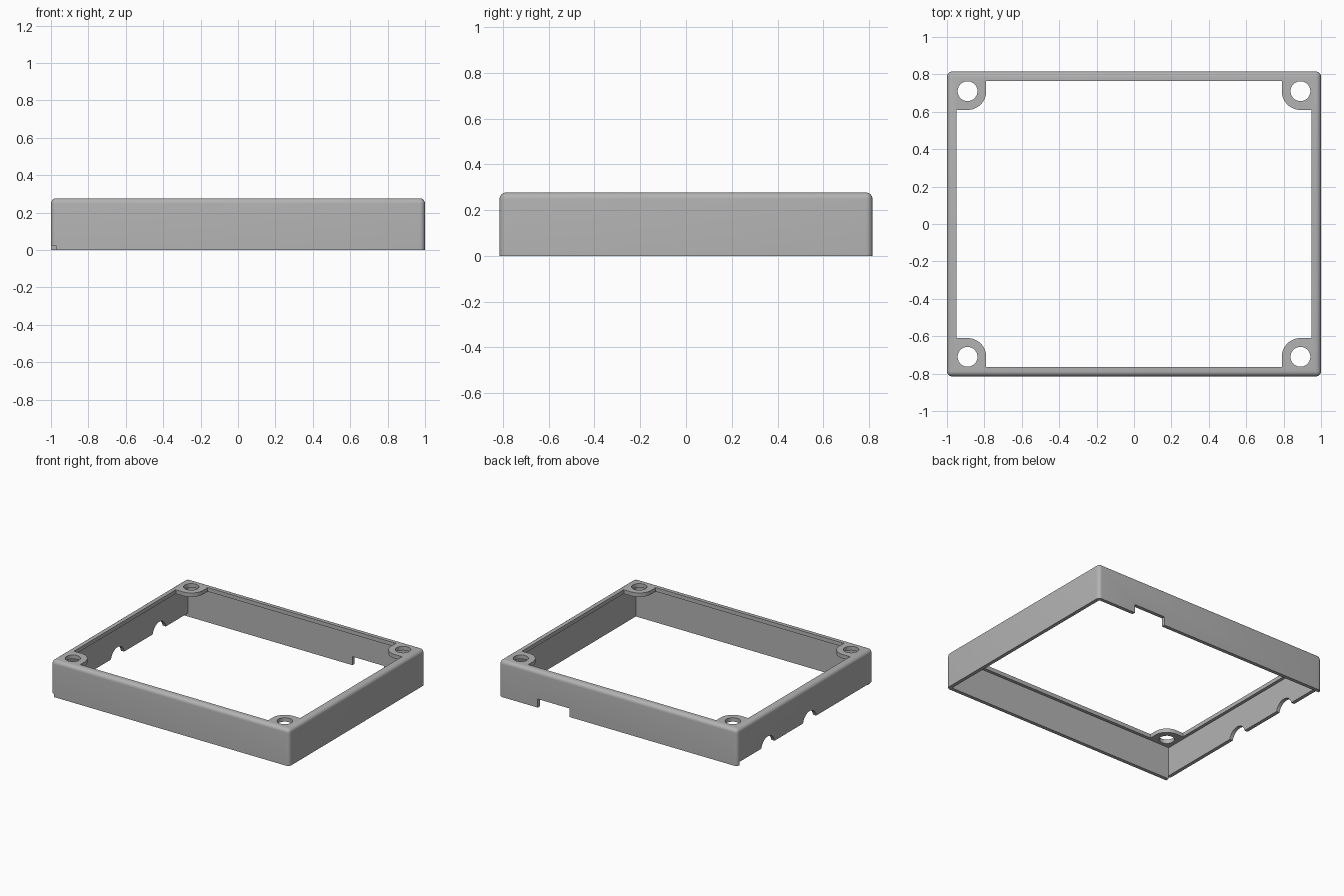
import bpy, bmesh, math
from mathutils import Vector

if "Cube" in bpy.data.objects:
    bpy.data.objects.remove(bpy.data.objects["Cube"])

HX, HY, H = 1.0, 0.815, 0.277      # half length, half depth, height
WALL, RIM, PLATE = 0.027, 0.05, 0.03
LUG_X, LUG_Y, LUG_R, HOLE_R = 0.89, 0.71, 0.1, 0.053

grey = bpy.data.materials.new("plain grey")
grey.use_nodes = True
colour = (0.45, 0.45, 0.45, 1)
grey.diffuse_color = colour
grey.node_tree.nodes["Principled BSDF"].inputs["Base Color"].default_value = colour


def make_object(name, bm):
    bmesh.ops.recalc_face_normals(bm, faces=bm.faces)
    mesh = bpy.data.meshes.new(name)
    bm.to_mesh(mesh)
    bm.free()
    mesh.materials.append(grey)
    obj = bpy.data.objects.new(name, mesh)
    bpy.context.collection.objects.link(obj)
    return obj


def box(x0, x1, y0, y1, z0, z1):
    bm = bmesh.new()
    bmesh.ops.create_cube(bm, size=1)
    for v in bm.verts:
        v.co = Vector(((x0, x1)[v.co.x > 0], (y0, y1)[v.co.y > 0], (z0, z1)[v.co.z > 0]))
    return bm


def prism(points, direction):
    bm = bmesh.new()
    face = bm.faces.new([bm.verts.new(p) for p in points])
    side = bmesh.ops.extrude_face_region(bm, geom=[face])
    verts = [g for g in side["geom"] if isinstance(g, bmesh.types.BMVert)]
    bmesh.ops.translate(bm, verts=verts, vec=direction)
    return bm


def circle(radius, steps=32):
    angles = [2 * math.pi * i / steps for i in range(steps)]
    return [(radius * math.cos(a), radius * math.sin(a)) for a in angles]


# Outer block with rounded vertical and top edges
bm = box(-HX, HX, -HY, HY, 0, H)
edges = [e for e in bm.edges if max(v.co.z for v in e.verts) > H / 2]
bmesh.ops.bevel(bm, geom=edges, offset=0.028, segments=6, profile=0.5, affect='EDGES')
frame = make_object("enclosure_frame", bm)

cutters = []

# Cavity below the top plate
cutters.append(box(WALL - HX, HX - WALL, WALL - HY, HY - WALL, -0.1, H - PLATE))

# Top opening that leaves a rim and four rounded screw lugs
corner = [(LUG_X - LUG_R, HY - RIM)]
for i in range(13):
    a = math.pi + math.pi / 2 * i / 12
    corner.append((LUG_X + LUG_R * math.cos(a), LUG_Y + LUG_R * math.sin(a)))
corner.append((HX - RIM, LUG_Y - LUG_R))
outline = []
for sx, sy in ((1, 1), (1, -1), (-1, -1), (-1, 1)):
    part = [(sx * x, sy * y, 0.1) for x, y in corner]
    outline += part if sx * sy > 0 else part[::-1]
cutters.append(prism(outline, (0, 0, 0.3)))

# Screw holes
for sx in (1, -1):
    for sy in (1, -1):
        ring = [(sx * LUG_X + x, sy * LUG_Y + y, 0.1) for x, y in circle(HOLE_R)]
        cutters.append(prism(ring, (0, 0, 0.3)))

# Rectangular notch in the back wall
cutters.append(box(0.41, 0.675, HY - 0.1, HY + 0.1, -0.1, 0.065))

# Shortened right wall, with two round cable notches
cutters.append(box(-HX - 0.1, WALL - HX, -HY - 0.1, HY - WALL, -0.1, 0.025))
for y in (-0.055, 0.445):
    ring = [(-HX - 0.1, y + u, 0.01 + v) for u, v in circle(0.08)]
    cutters.append(prism(ring, (0.2, 0, 0)))

# Cut everything out of the block
bpy.context.view_layer.objects.active = frame
for bm in cutters:
    cutter = make_object("cutter", bm)
    cutter.hide_render = True
    mod = frame.modifiers.new("cut", 'BOOLEAN')
    mod.operation = 'DIFFERENCE'
    mod.solver = 'EXACT'
    mod.object = cutter
    bpy.ops.object.modifier_apply(modifier=mod.name)
    bpy.data.objects.remove(cutter)

bpy.ops.object.select_all(action='DESELECT')
frame.select_set(True)
bpy.ops.object.shade_smooth_by_angle(angle=math.radians(30))
